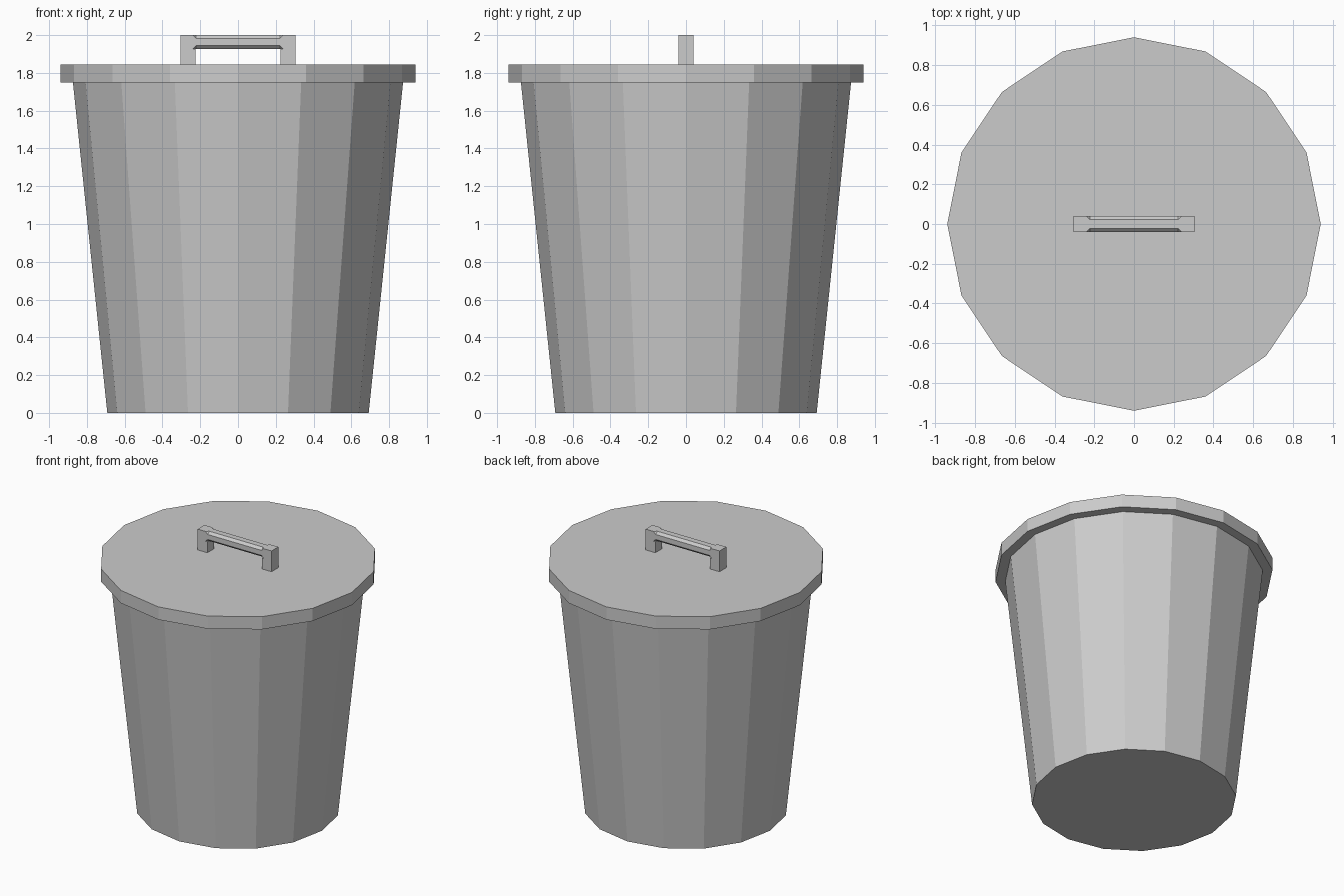
import bpy, bmesh
from math import cos, sin, pi

if "Cube" in bpy.data.objects:
    bpy.data.objects.remove(bpy.data.objects["Cube"])

SIDES = 16


def make_object(name, bm):
    bmesh.ops.remove_doubles(bm, verts=bm.verts, dist=0.0005)
    bmesh.ops.dissolve_degenerate(bm, edges=bm.edges, dist=0.0005)
    bmesh.ops.recalc_face_normals(bm, faces=bm.faces)
    mesh = bpy.data.meshes.new(name)
    bm.to_mesh(mesh)
    bm.free()
    obj = bpy.data.objects.new(name, mesh)
    bpy.context.collection.objects.link(obj)
    return obj


def loft(bm, sections):
    """Skin a list of equal-length point rings and cap both ends."""
    rings = [[bm.verts.new(p) for p in s] for s in sections]
    for a, b in zip(rings, rings[1:]):
        for i in range(len(a)):
            j = (i + 1) % len(a)
            bm.faces.new((a[i], a[j], b[j], b[i]))
    bm.faces.new(rings[0])
    bm.faces.new(rings[-1])


def circle(r, z):
    return [(r * cos(2 * pi * i / SIDES), r * sin(2 * pi * i / SIDES), z)
            for i in range(SIDES)]


def bar_section(x, chamfer):
    """Rectangle in the YZ plane with chamfered corners."""
    hy, z0, z1, c = 0.04, 1.927, 2.0, chamfer
    return [(x, -hy + c, z0), (x, hy - c, z0), (x, hy, z0 + c), (x, hy, z1 - c),
            (x, hy - c, z1), (x, -hy + c, z1), (x, -hy, z1 - c), (x, -hy, z0 + c)]


# Tapered bin body
bm = bmesh.new()
loft(bm, [circle(0.692, 0), circle(0.874, 1.75)])
make_object("bin_body", bm)

# Overhanging lid
bm = bmesh.new()
loft(bm, [circle(0.94, 1.75), circle(0.94, 1.845)])
make_object("lid", bm)

# Handle bar: square ends, chamfered grip between them
bm = bmesh.new()
loft(bm, [bar_section(x, c) for x, c in
          ((-0.305, 0), (-0.24, 0), (-0.222, 0.018),
           (0.222, 0.018), (0.24, 0), (0.305, 0))])
make_object("handle_bar", bm)

# Handle posts
for side, name in ((-1, "handle_post_left"), (1, "handle_post_right")):
    bm = bmesh.new()
    loft(bm, [[(side * x, y, z) for x, y in
               ((0.225, -0.04), (0.305, -0.04), (0.305, 0.04), (0.225, 0.04))]
              for z in (1.845, 1.927)])
    make_object(name, bm)
